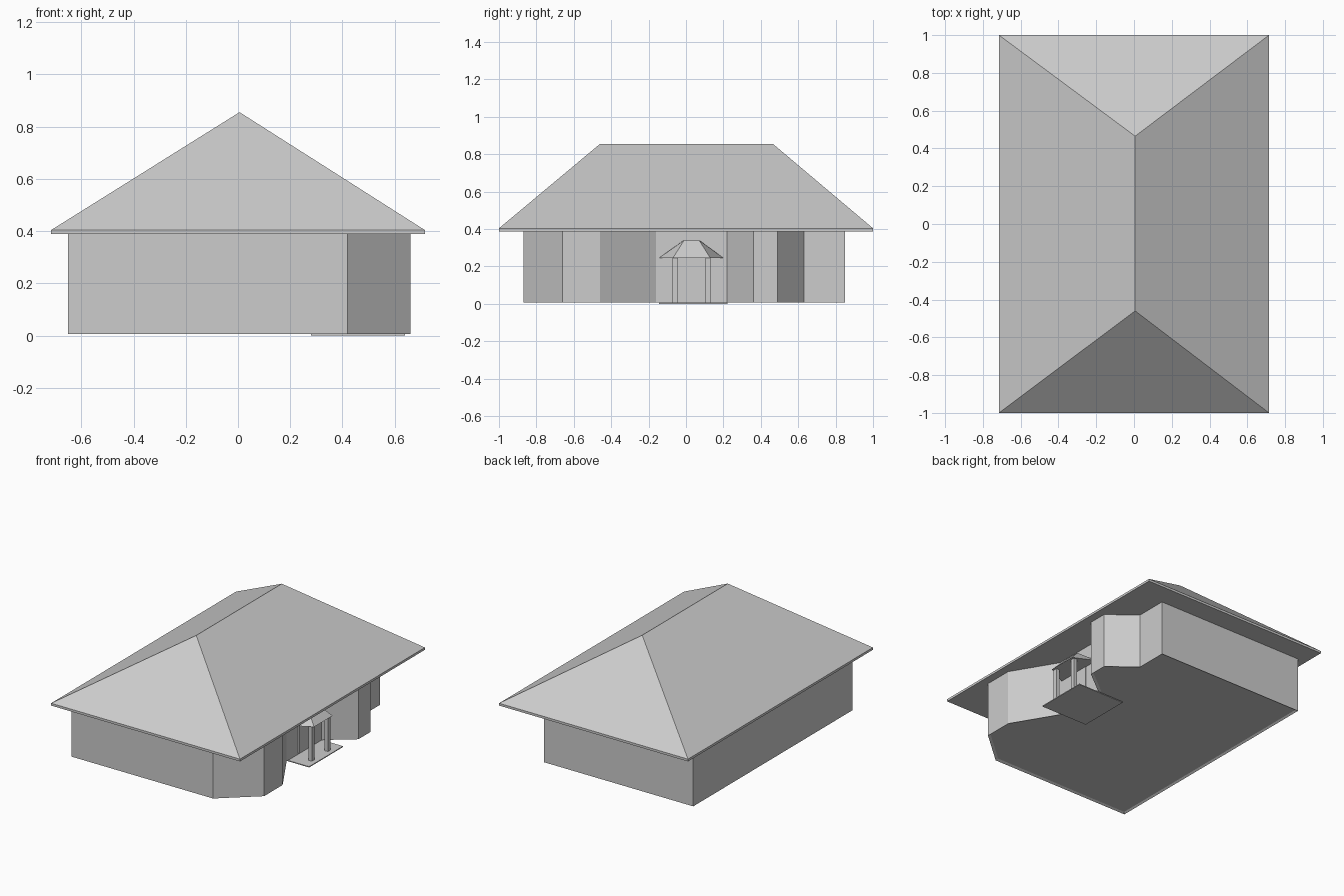
import bpy
import bmesh

cube = bpy.data.objects.get("Cube")
if cube:
    bpy.data.objects.remove(cube, do_unlink=True)

# One plain grey for the whole house
grey = bpy.data.materials.new("plain_grey")
grey.use_nodes = True
colour = (0.604, 0.604, 0.604, 1)
grey.diffuse_color = colour
grey.node_tree.nodes["Principled BSDF"].inputs["Base Color"].default_value = colour


def finish(name, bm):
    bmesh.ops.recalc_face_normals(bm, faces=bm.faces)
    mesh = bpy.data.meshes.new(name)
    bm.to_mesh(mesh)
    bm.free()
    mesh.materials.append(grey)
    obj = bpy.data.objects.new(name, mesh)
    bpy.context.collection.objects.link(obj)
    return obj


def prism(bm, outline, z0, z1):
    """Extrude a plan outline from z0 to z1; returns the bottom face."""
    low = [bm.verts.new((x, y, z0)) for x, y in outline]
    high = [bm.verts.new((x, y, z1)) for x, y in outline]
    bottom = bm.faces.new(low[::-1])
    bm.faces.new(high)
    for i in range(len(low)):
        j = (i + 1) % len(low)
        bm.faces.new((low[i], low[j], high[j], high[i]))
    return bottom


def box(name, x0, x1, y0, y1, z0, z1):
    bm = bmesh.new()
    prism(bm, [(x0, y0), (x1, y0), (x1, y1), (x0, y1)], z0, z1)
    return finish(name, bm)


# Walls with two angled bays on the left side, floor set slightly up inside the rim
WALL = 0.48
BAY = 0.66
plan = [(-0.65, -0.87), (0.42, -0.87), (BAY, -0.66), (BAY, -0.46),
        (WALL, -0.16), (WALL, 0.22), (BAY, 0.36), (BAY, 0.49),
        (WALL, 0.63), (WALL, 0.85), (-0.65, 0.85)]
bm = bmesh.new()
floor = prism(bm, plan, 0.006, 0.39)
bmesh.ops.recalc_face_normals(bm, faces=bm.faces)
bmesh.ops.inset_region(bm, faces=[floor], thickness=0.018)
bmesh.ops.translate(bm, verts=floor.verts, vec=(0, 0, 0.008))
finish("house_walls", bm)

# Hipped roof with a thin eave board
EAVE = 0.404
box("eave_board", -0.715, 0.715, -1, 1, 0.388, EAVE)
bm = bmesh.new()
corners = [bm.verts.new((x, y, EAVE)) for x, y in
           ((-0.715, -1), (0.715, -1), (0.715, 1), (-0.715, 1))]
front_top = bm.verts.new((0.006, -0.46, 0.855))
back_top = bm.verts.new((0.006, 0.465, 0.855))
a, b, c, d = corners
for face in ((a, b, front_top), (b, c, back_top, front_top),
             (c, d, back_top), (d, a, front_top, back_top), (d, c, b, a)):
    bm.faces.new(face)
finish("main_roof", bm)

# Porch slab and posts
box("porch_slab", 0.28, 0.64, -0.145, 0.222, 0, 0.006)
for side, y in (("right", -0.057), ("left", 0.117)):
    box("porch_post_" + side, 0.582, 0.609, y - 0.014, y + 0.014, 0.006, 0.25)

# Three-sided porch roof against the recessed wall
bm = bmesh.new()
eave = [bm.verts.new((x, y, 0.245)) for x, y in
        ((WALL, -0.145), (0.625, -0.07), (0.625, 0.13), (WALL, 0.2))]
top = [bm.verts.new((x, y, 0.34)) for x, y in
       ((WALL, -0.012), (0.53, -0.01), (0.53, 0.07), (WALL, 0.072))]
bm.faces.new(eave[::-1])
bm.faces.new(top)
for i in range(4):
    j = (i + 1) % 4
    bm.faces.new((eave[i], eave[j], top[j], top[i]))
bmesh.ops.triangulate(bm, faces=bm.faces)
finish("porch_roof", bm)

# Door plate with a narrow leaf
box("front_door", WALL - 0.002, WALL + 0.005, -0.035, 0.095, 0.01, 0.243)
box("door_leaf", WALL, WALL + 0.008, -0.032, 0.025, 0.02, 0.24)
